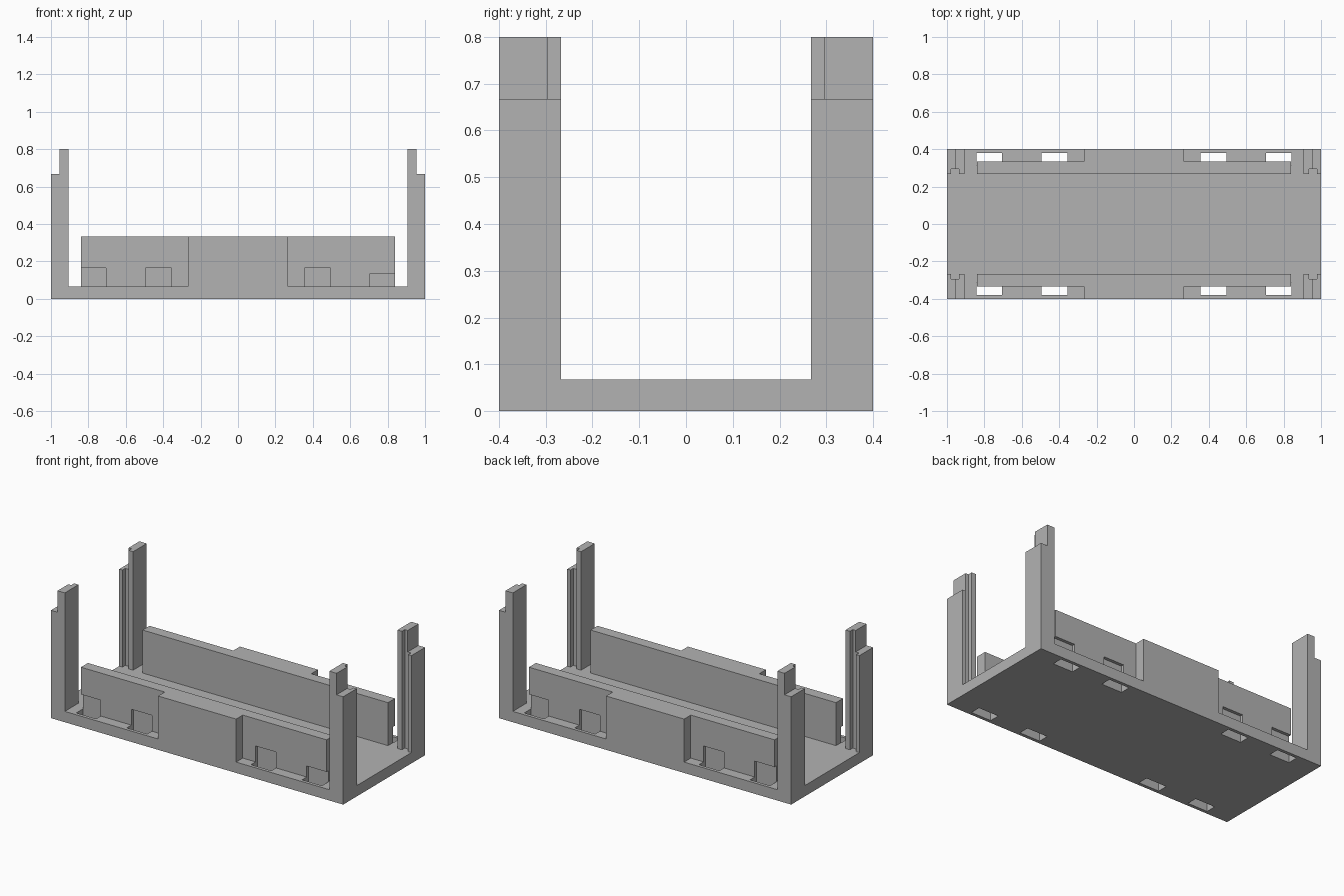
import bpy
import bmesh

cube = bpy.data.objects.get("Cube")
if cube:
    bpy.data.objects.remove(cube, do_unlink=True)

grey = bpy.data.materials.new("plain grey")
grey.use_nodes = True
grey.diffuse_color = (0.45, 0.45, 0.45, 1)
grey.node_tree.nodes["Principled BSDF"].inputs["Base Color"].default_value = grey.diffuse_color

FLOOR, INNER, OUTER = 0.067, 0.267, 0.4


def prism(name, outline, z0, z1, sx=1, sy=1):
    """Extrude an outline upward, mirrored by the signs sx and sy."""
    bm = bmesh.new()
    face = bm.faces.new([bm.verts.new((x * sx, y * sy, z0)) for x, y in outline])
    top = bmesh.ops.extrude_face_region(bm, geom=[face])["geom"]
    verts = [v for v in top if isinstance(v, bmesh.types.BMVert)]
    bmesh.ops.translate(bm, verts=verts, vec=(0, 0, z1 - z0))
    bmesh.ops.recalc_face_normals(bm, faces=bm.faces)
    mesh = bpy.data.meshes.new(name)
    bm.to_mesh(mesh)
    bm.free()
    mesh.materials.append(grey)
    obj = bpy.data.objects.new(name, mesh)
    bpy.context.collection.objects.link(obj)
    return obj


def rect(x0, x1, y0, y1):
    return [(x0, y0), (x1, y0), (x1, y1), (x0, y1)]


def cut(target, cutter):
    mod = target.modifiers.new("slot", "BOOLEAN")
    mod.operation = "DIFFERENCE"
    mod.solver = "EXACT"
    mod.object = cutter


# Base plate
base = prism("base_plate", rect(-1, 1, -OUTER, OUTER), 0, FLOOR)

# Long walls with a thicker middle block
wall_outline = [(-0.84, INNER), (0.84, INNER), (0.84, 0.335), (0.267, 0.335),
                (0.267, OUTER), (-0.267, OUTER), (-0.267, 0.335), (-0.84, 0.335)]

for side, sy in (("front", -1), ("back", 1)):
    wall = prism(side + "_wall", wall_outline, FLOOR, 0.333, 1, sy)

    for hand, sx in (("left", 1), ("right", -1)):
        # Clip slots through the base, running up into the wall face
        for place, x0, x1 in (("inner", 0.355, 0.495), ("outer", 0.705, 0.841)):
            low = (side, hand, place) == ("front", "left", "outer")
            cutter = prism("_".join((side, hand, place, "slot_cutter")),
                           rect(x0, x1, 0.316, 0.38), -0.1,
                           0.135 if low else 0.165, sx, sy)
            cutter.hide_render = True
            cutter.hide_viewport = True
            cutter.display_type = "WIRE"
            cut(base, cutter)
            cut(wall, cutter)

        # Corner post, grooved on its inward face, with a tongue on top
        name = side + "_" + hand
        prism(name + "_post",
              [(0.905, INNER), (0.935, INNER), (0.935, 0.295), (0.955, 0.295),
               (0.955, 0.295 - 0.0), (0.978, 0.295), (0.978, INNER),
               (1, INNER), (1, OUTER), (0.905, OUTER)][:4]
              + [(0.978, 0.295), (0.978, INNER), (1, INNER), (1, OUTER), (0.905, OUTER)],
              FLOOR, 0.667, sx, sy)
        prism(name + "_tongue",
              [(0.905, INNER), (0.935, INNER), (0.935, 0.295), (0.955, 0.295),
               (0.955, OUTER), (0.905, OUTER)],
              0.667, 0.8, sx, sy)
